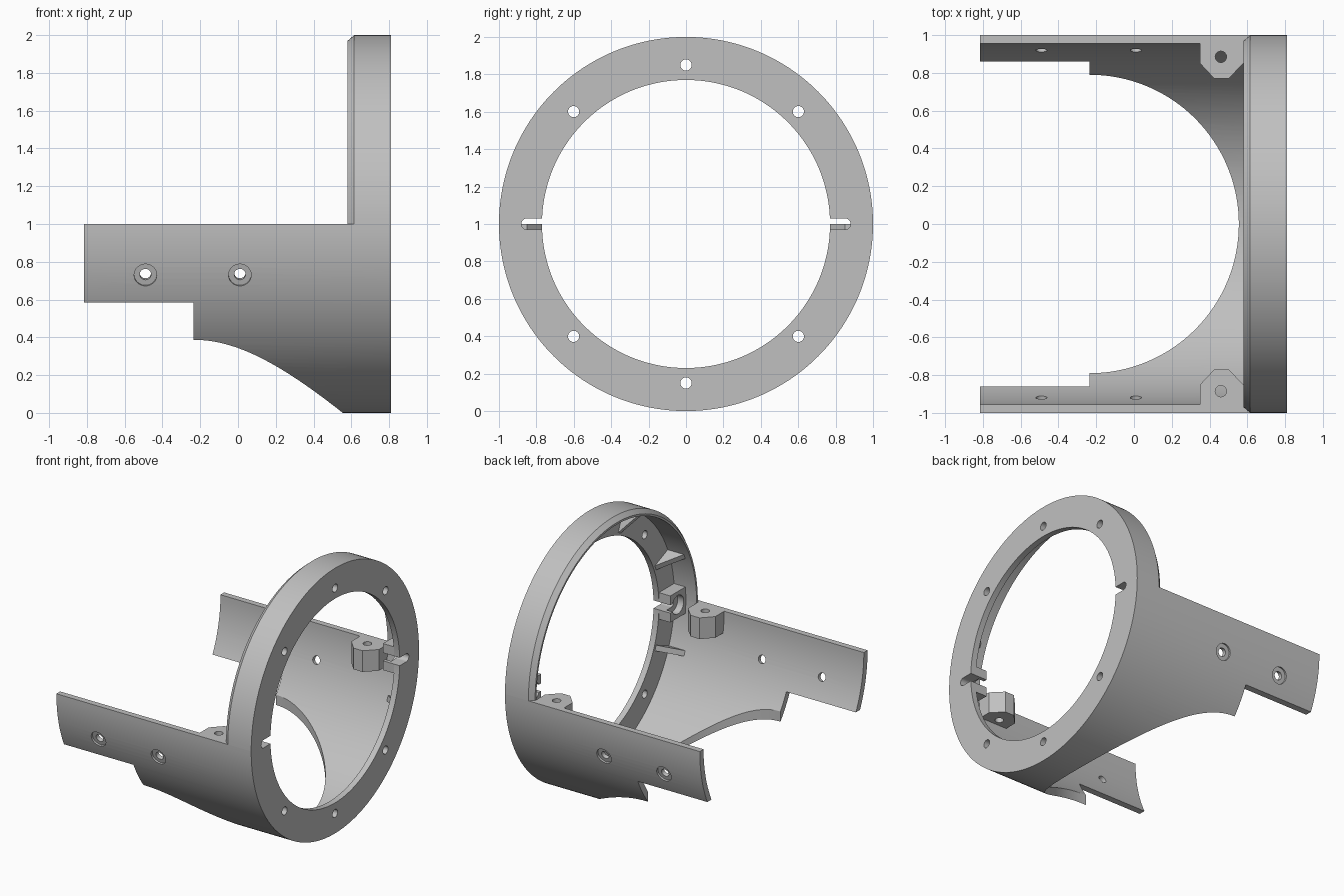
import bpy, bmesh, math
from mathutils import Matrix, Vector

cube = bpy.data.objects.get("Cube")
if cube:
    bpy.data.objects.remove(cube, do_unlink=True)

grey = bpy.data.materials.new("plain_grey")
grey.use_nodes = True
grey.diffuse_color = (0.53, 0.53, 0.53, 1)
grey.node_tree.nodes["Principled BSDF"].inputs["Base Color"].default_value = grey.diffuse_color

OUT, INN, HOLE = 1.0, 0.955, 0.77      # tube outside, tube inside, flange opening
END, PLATE, RIM, TAIL = 0.81, 0.765, 0.58, -0.815
AXIS = Vector((0, 0, 1))               # the tube runs along x at this height


def finish(name, bm):
    bmesh.ops.recalc_face_normals(bm, faces=bm.faces)
    mesh = bpy.data.meshes.new(name)
    bm.to_mesh(mesh)
    bm.free()
    obj = bpy.data.objects.new(name, mesh)
    bpy.context.collection.objects.link(obj)
    mesh.materials.append(grey)
    return obj


def half_lathe(name, profile, start, steps=96):
    """Turn a closed (x, radius) profile half way round the tube axis."""
    bm = bmesh.new()
    rings = []
    for i in range(steps + 1):
        a = start + math.pi * i / steps
        rings.append([bm.verts.new((x, r * math.cos(a), 1 + r * math.sin(a))) for x, r in profile])
    n = len(profile)
    for a, b in zip(rings, rings[1:]):
        for j in range(n):
            k = (j + 1) % n
            bm.faces.new((a[j], a[k], b[k], b[j]))
    bm.faces.new(rings[0])
    bm.faces.new(rings[-1])
    return finish(name, bm)


def prism(name, points, offset):
    """Extrude a polygon of 3D points by an offset vector."""
    bm = bmesh.new()
    face = bm.faces.new([bm.verts.new(p) for p in points])
    new = bmesh.ops.extrude_face_region(bm, geom=[face])["geom"]
    bmesh.ops.translate(bm, verts=[v for v in new if isinstance(v, bmesh.types.BMVert)], vec=offset)
    return finish(name, bm)


def box(name, low, high):
    (x, y, z), (X, Y, Z) = low, high
    return prism(name, [(x, y, z), (X, y, z), (X, Y, z), (x, Y, z)], (0, 0, Z - z))


def rod(name, centre, direction, radius, length, sides=32):
    bm = bmesh.new()
    turn = Vector(direction).to_track_quat("Z", "Y").to_matrix().to_4x4()
    bmesh.ops.create_cone(bm, cap_ends=True, segments=sides, radius1=radius, radius2=radius,
                          depth=length, matrix=Matrix.Translation(centre) @ turn)
    return finish(name, bm)


def cut(obj, cutters):
    bpy.context.view_layer.objects.active = obj
    for c in cutters:
        mod = obj.modifiers.new("cut", "BOOLEAN")
        mod.operation, mod.solver, mod.object = "DIFFERENCE", "EXACT", c
        bpy.ops.object.modifier_apply(modifier=mod.name)


def radial(angle, r, x=0.0):
    return Vector((x, r * math.cos(angle), 1 + r * math.sin(angle)))


# Main halves: long lower cradle and short upper ring with a bevelled rim
cradle = half_lathe("lower_cradle", [(TAIL, INN), (TAIL, OUT), (END, OUT), (END, HOLE),
                                     (PLATE, HOLE), (PLATE, INN)], math.pi)
ring = half_lathe("upper_ring", [(RIM, INN), (RIM, 0.97), (RIM + 0.035, OUT), (END, OUT), (END, HOLE),
                                 (PLATE, HOLE), (PLATE, INN)], 0)

# Cradle cut-outs: round belly opening and stepped tail
cutters = [rod("belly_cutter", (-0.235, 0, 0.2), (0, 0, 1), 0.79, 1.2, 128),
           box("tail_cutter", (-1, -1.2, -0.2), (-0.235, 1.2, 0.585))]

# Countersunk side screw holes
tilt = math.radians(15.7)
for side in (-tilt, math.pi + tilt):
    out = radial(side, 1) - AXIS
    for x in (-0.49, 0.01):
        cutters.append(rod("screw_cutter", radial(side, 0.97, x), out, 0.03, 0.2))
        cutters.append(rod("sink_cutter", radial(side, 1.035, x), out, 0.06, 0.1))
cut(cradle, cutters)

# Flange bolt holes
bolts = [rod("bolt_cutter", radial(math.radians(a), 0.85, PLATE), (1, 0, 0), 0.03, 0.2)
         for a in (45, 90, 135, 225, 270, 315)]
cut(ring, bolts[:3])
cut(cradle, bolts[3:])

bosses, ears = [], []
helpers = cutters + bolts
for s, label in ((1, "back"), (-1, "front")):
    # Slot bosses behind the flange, with a round recess
    boss = box("slot_boss_" + label, (0.67, min(s * 0.77, s * 0.965), 0.9),
               (PLATE, max(s * 0.77, s * 0.965), 1.1))
    slots = [box("slot_cutter", (0.62, min(s * 0.6, s * 0.85), 0.97), (0.9, max(s * 0.6, s * 0.85), 1.03)),
             rod("slot_end_cutter", (0.76, s * 0.85, 1), (1, 0, 0), 0.03, 0.28)]
    recess = rod("recess_cutter", (0.67, s * 0.86, 1), (1, 0, 0), 0.07, 0.1)
    for part in (ring, cradle, boss):
        cut(part, slots)
    cut(boss, [recess])
    bosses.append(boss)

    # Drilled ears on the cradle's top edge
    outline = [(0.35, 0.955), (0.35, 0.85), (0.425, 0.77), (0.5, 0.77), (RIM, 0.85), (RIM, 0.955)]
    ear = prism("screw_ear_" + label, [(x, s * y, 1) for x, y in outline], (0, 0, -0.16))
    drill = rod("ear_cutter", (0.46, s * 0.885, 0.92), (0, 0, 1), 0.03, 0.4)
    cut(ear, [drill])
    ears.append(ear)
    helpers += slots + [recess, drill]

for h in helpers:
    bpy.data.objects.remove(h, do_unlink=True)

# Triangular gussets between flange and wall
gussets = []
for i in range(8):
    a = math.radians(22.5 + 45 * i)
    side = Vector((0, -math.sin(a), math.cos(a))) * 0.04
    corners = [radial(a, r, x) - side / 2 for x, r in ((PLATE, 0.79), (PLATE, 0.985), (0.605, 0.985))]
    gussets.append(prism("gusset_%d" % (i + 1), corners, side))

# Smooth the curved surfaces, keep edges crisp
bpy.ops.object.select_all(action="DESELECT")
for o in [cradle, ring] + bosses + ears:
    o.select_set(True)
bpy.context.view_layer.objects.active = cradle
bpy.ops.object.shade_smooth_by_angle(angle=math.radians(25))
